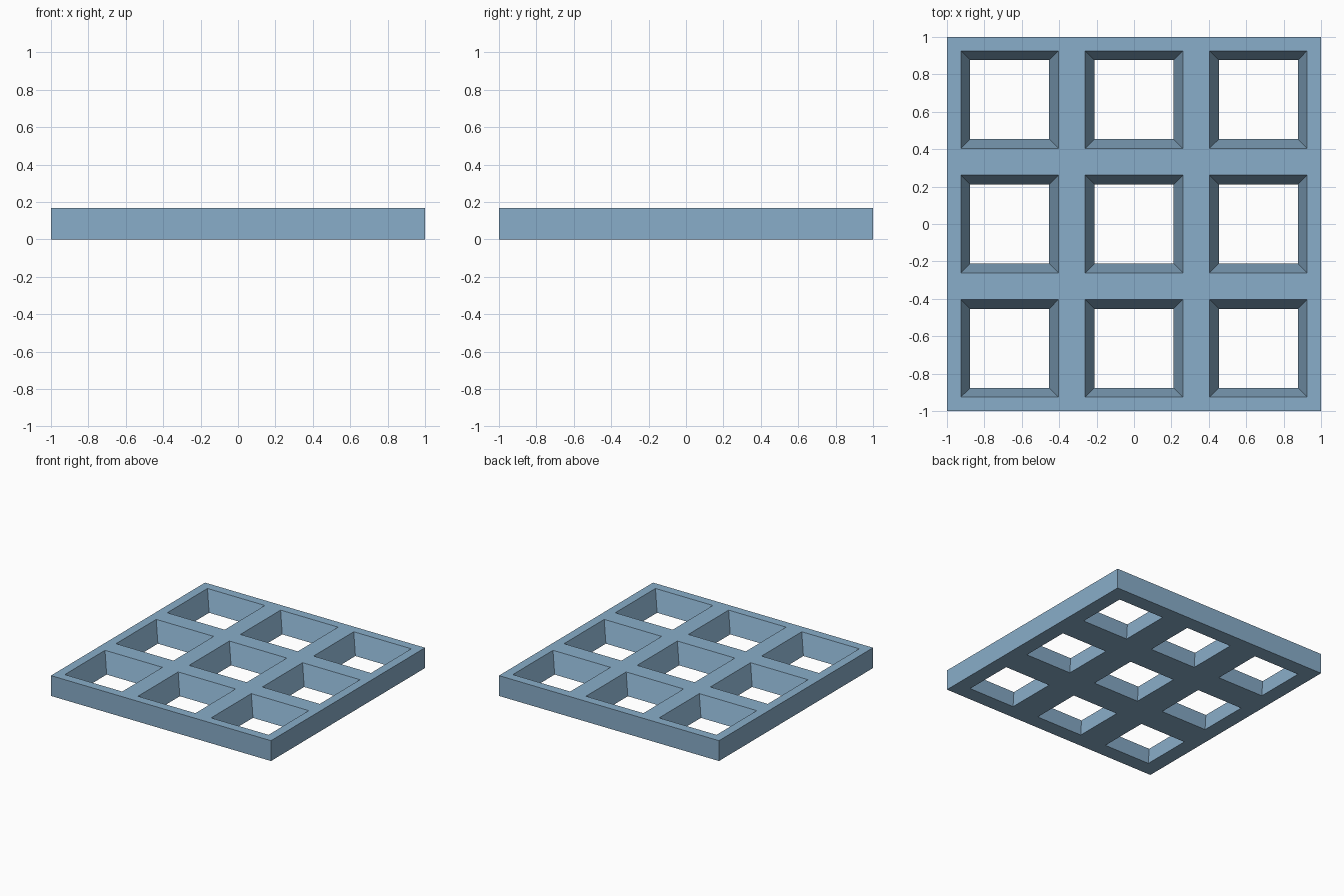
import bpy
import bmesh

HEIGHT = 0.167
PITCH = 0.665          # spacing of the openings
TOP_HALF = 0.261       # half width of an opening at the top
BOTTOM_HALF = 0.211    # half width of an opening at the bottom

cube = bpy.data.objects.get("Cube")
if cube:
    bpy.data.objects.remove(cube, do_unlink=True)

# Single blue material
blue = bpy.data.materials.new("soft_blue")
blue.use_nodes = True
colour = (0.25, 0.42, 0.585, 1.0)
blue.diffuse_color = colour
blue.node_tree.nodes["Principled BSDF"].inputs["Base Color"].default_value = colour


def grid_lines(half):
    """Outer edges plus both sides of each opening, along one axis."""
    lines = [-1.0]
    for i in (-1, 0, 1):
        lines += [i * PITCH - half, i * PITCH + half]
    return lines + [1.0]


def is_solid(i, j):
    """Cells inside the slab that are not openings."""
    inside = 0 <= i < 7 and 0 <= j < 7
    return inside and not (i % 2 and j % 2)


bm = bmesh.new()
layers = []
for half, z in ((BOTTOM_HALF, 0.0), (TOP_HALF, HEIGHT)):
    lines = grid_lines(half)
    layers.append([[bm.verts.new((x, y, z)) for y in lines] for x in lines])
bottom, top = layers

# Lattice faces, with walls wherever a solid cell meets an empty one
for i in range(7):
    for j in range(7):
        if not is_solid(i, j):
            continue
        ring = [(i, j), (i + 1, j), (i + 1, j + 1), (i, j + 1)]
        bm.faces.new([top[a][b] for a, b in ring])
        bm.faces.new([bottom[a][b] for a, b in reversed(ring)])
        neighbours = [(i, j - 1), (i + 1, j), (i, j + 1), (i - 1, j)]
        for k, cell in enumerate(neighbours):
            if not is_solid(*cell):
                (a, b), (c, d) = ring[k], ring[(k + 1) % 4]
                bm.faces.new((bottom[a][b], bottom[c][d], top[c][d], top[a][b]))

# Merge the flat strips into clean faces
bmesh.ops.recalc_face_normals(bm, faces=bm.faces)
mesh = bpy.data.meshes.new("lattice_panel")
bm.to_mesh(mesh)
bm.free()
mesh.materials.append(blue)
panel = bpy.data.objects.new("lattice_panel", mesh)
bpy.context.collection.objects.link(panel)
